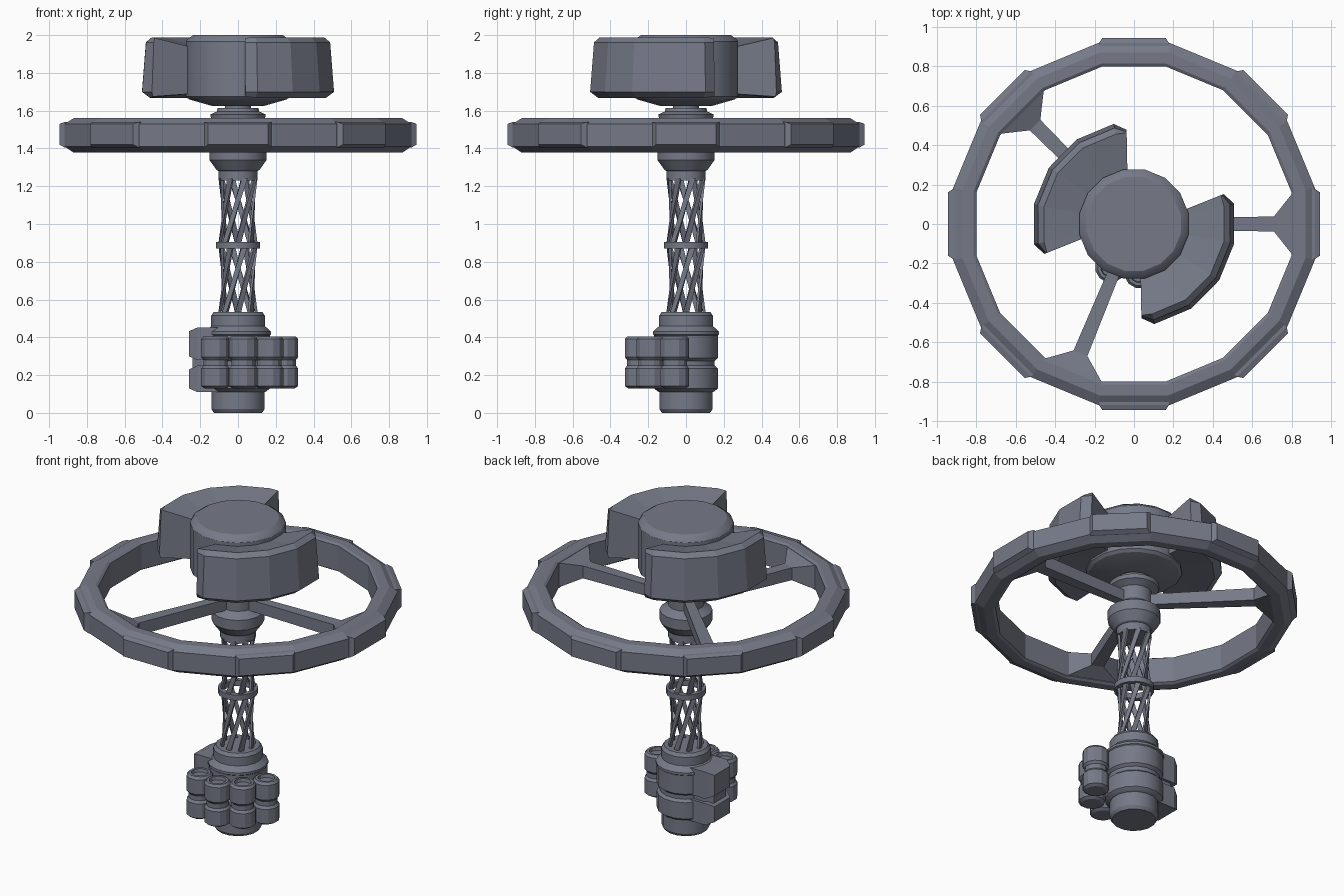
import bpy, bmesh, math
from mathutils import Vector, Matrix

if "Cube" in bpy.data.objects:
    bpy.data.objects.remove(bpy.data.objects["Cube"])

steel = bpy.data.materials.new("blue_grey_steel")
steel.diffuse_color = (0.18, 0.195, 0.245, 1)
steel.use_nodes = True
steel.node_tree.nodes["Principled BSDF"].inputs["Base Color"].default_value = steel.diffuse_color


def finish(name, bm, smooth=False):
    bmesh.ops.recalc_face_normals(bm, faces=bm.faces)
    me = bpy.data.meshes.new(name)
    bm.to_mesh(me)
    bm.free()
    me.materials.append(steel)
    ob = bpy.data.objects.new(name, me)
    bpy.context.collection.objects.link(ob)
    if smooth:
        bpy.ops.object.select_all(action='DESELECT')
        ob.select_set(True)
        bpy.context.view_layer.objects.active = ob
        bpy.ops.object.shade_smooth_by_angle(angle=math.radians(24))
    return ob


def polar(r, a, z):
    return Vector((r * math.cos(a), r * math.sin(a), z))


def skin(bm, loops, closed=False):
    """Join successive loops of points; cap the ends unless closed."""
    vs = [[bm.verts.new(p) for p in lp] for lp in loops]
    n = len(vs[0])
    pairs = list(zip(vs, vs[1:])) + ([(vs[-1], vs[0])] if closed else [])
    for a, b in pairs:
        for i in range(n):
            j = (i + 1) % n
            bm.faces.new((a[i], a[j], b[j], b[i]))
    if not closed:
        bm.faces.new(vs[0])
        bm.faces.new(vs[-1])


def lathe(name, profile, n=16, centre=(0, 0), closed=False, smooth=True):
    bm = bmesh.new()
    k = 1 / math.cos(math.pi / n) if closed else 1
    off = Vector((centre[0], centre[1], 0))
    skin(bm, [[polar(r * k, 2 * math.pi * (i + 0.5) / n, z) + off for i in range(n)]
              for r, z in profile], closed)
    return finish(name, bm, smooth)


def radial_beam(name, deg, stations):
    """Beam running outward; stations are (distance, half width, low z, high z)."""
    bm = bmesh.new()
    skin(bm, [[(r, -w, a), (r, w, a), (r, w, b), (r, -w, b)] for r, w, a, b in stations])
    bm.transform(Matrix.Rotation(math.radians(deg), 4, 'Z'))
    return finish(name, bm)


# Base core with a groove, and the stepped cap above it
lathe("base_core", [(0.13, 0), (0.143, 0.02), (0.143, 0.11), (0.155, 0.115), (0.172, 0.13),
                    (0.172, 0.235), (0.155, 0.25), (0.155, 0.275), (0.172, 0.29), (0.172, 0.41),
                    (0.178, 0.415), (0.178, 0.43), (0.145, 0.46), (0.145, 0.515),
                    (0.13, 0.535), (0.08, 0.535)])

# Four canisters clustered round the front right of the base
for i in range(4):
    a = math.radians(-13.5 - 35 * i)
    lathe(f"canister_{i + 1}", [(0.06, 0.13), (0.078, 0.142), (0.078, 0.235), (0.066, 0.25),
                                (0.066, 0.28), (0.078, 0.295), (0.078, 0.39), (0.066, 0.405),
                                (0.05, 0.405), (0.046, 0.385)], 12,
          (0.25 * math.cos(a), 0.25 * math.sin(a)))

# Grooved equipment box on the left
for name, z0, z1, d in (("box_lower", 0.11, 0.25, 0), ("box_groove", 0.24, 0.29, 0.018),
                        ("box_upper", 0.28, 0.452, 0)):
    c = 0 if d else 0.02
    radial_beam(name, 180, [(0.08, 0.11 - d, z0, z1), (0.215 - d, 0.11 - d, z0, z1),
                            (0.26 - d, 0.08 - d, z0 + c, z1 - c)])

# Lattice mast: two storeys of twisted slats
for tag, z0, z1 in (("lower", 0.53, 0.88), ("upper", 0.895, 1.24)):
    bm = bmesh.new()
    for i in range(8):
        a = i * math.pi / 4
        loops = []
        for z, ang in ((z0, a), (z1, a + math.radians(65))):
            out = polar(1, ang, 0)
            side = Vector((-out.y, out.x, 0)) * 0.016
            o, n = out * 0.104, out * 0.088
            up = Vector((0, 0, z))
            loops.append([o - side + up, o + side + up, n + side + up, n - side + up])
        skin(bm, loops)
    finish(f"mast_lattice_{tag}", bm)
lathe("mast_band", [(0.084, 0.87), (0.116, 0.87), (0.116, 0.905), (0.084, 0.905)], closed=True)

# Hub that carries the spokes, and the neck under the head
lathe("hub", [(0.09, 1.23), (0.104, 1.23), (0.104, 1.28), (0.115, 1.285), (0.155, 1.34),
              (0.155, 1.405), (0.115, 1.43), (0.105, 1.44), (0.105, 1.53), (0.145, 1.555),
              (0.15, 1.58), (0.115, 1.595), (0.11, 1.613), (0.07, 1.615), (0.07, 1.64)])

# Ring with raised plates
lathe("ring", [(0.80, 1.55), (0.815, 1.56), (0.87, 1.56), (0.918, 1.53), (0.918, 1.41),
               (0.87, 1.378), (0.815, 1.378), (0.80, 1.388)], closed=True, smooth=False)
for i in range(8):
    radial_beam(f"ring_plate_{i + 1}", 45 * i, [(0.88, 0.178, 1.405, 1.54),
                                                (0.918, 0.178, 1.405, 1.54),
                                                (0.945, 0.16, 1.42, 1.53)])

# Spokes flaring into the ring
for i, deg in enumerate((0, 135, 247.5)):
    radial_beam(f"spoke_{i + 1}", deg, [(0.05, 0.028, 1.435, 1.505), (0.71, 0.038, 1.43, 1.51),
                                        (0.805, 0.158, 1.39, 1.55)])

# Head drum
lathe("head_drum", [(0.14, 1.625), (0.265, 1.66), (0.282, 1.675), (0.282, 1.965),
                    (0.272, 1.98), (0.242, 2.0)])

# Two curved head shells, opposite each other
section = [(0.25, 1.69), (0.475, 1.668), (0.518, 1.70), (0.497, 1.962), (0.465, 1.988), (0.25, 1.935)]
blunt = [(0.25, 1.69), (0.475, 1.675), (0.48, 1.70), (0.47, 1.962), (0.465, 1.985), (0.25, 1.935)]
for i in range(2):
    bm = bmesh.new()
    loops = []
    for f, prof in ((-1.12, blunt), (-1, section), (-0.5, section), (0, section),
                    (0.5, section), (1, section), (1.12, blunt)):
        mid = math.radians(-33.5 + 180 * i)
        loops.append([polar(r, mid + math.radians(45 * f + (1.5 if r > 0.3 else -1.5)
                                                  * (abs(f) > 1) * (1 if f > 0 else -1)), z)
                      for r, z in prof])
    skin(bm, loops)
    finish(f"head_shell_{i + 1}", bm)
